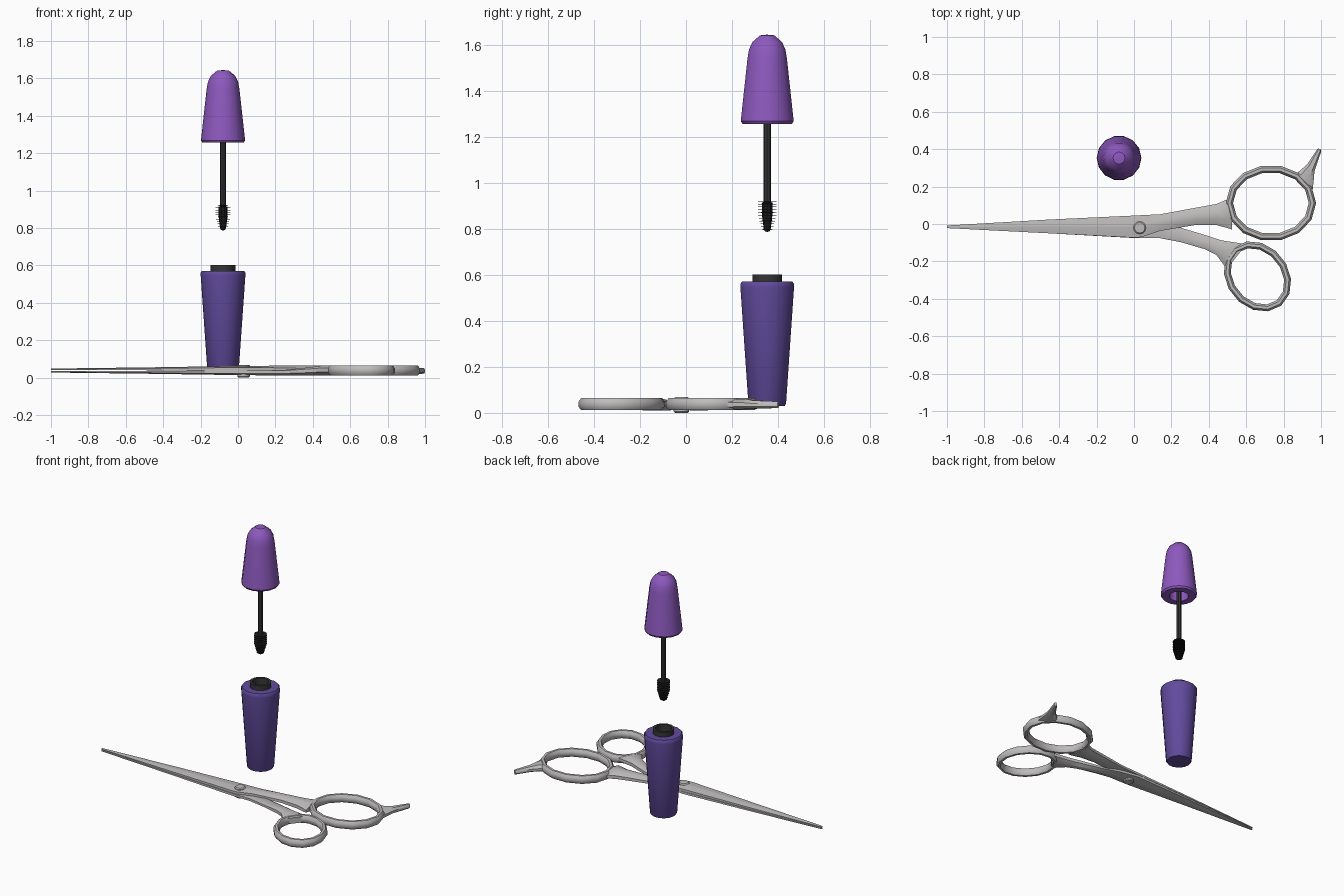
import bpy, bmesh, math
from mathutils import Vector

if "Cube" in bpy.data.objects:
    bpy.data.objects.remove(bpy.data.objects["Cube"])


def material(name, rgb):
    m = bpy.data.materials.new(name)
    m.diffuse_color = (*rgb, 1)
    m.use_nodes = True
    m.node_tree.nodes["Principled BSDF"].inputs["Base Color"].default_value = m.diffuse_color
    return m


STEEL = material("steel grey", (0.52, 0.50, 0.50))
VIOLET = material("bright violet", (0.27, 0.10, 0.52))
PURPLE = material("deep purple", (0.12, 0.07, 0.34))
CHARCOAL = material("charcoal", (0.035, 0.035, 0.035))
BLACK = material("bristle black", (0.012, 0.012, 0.012))


def make(name, verts, faces, mat, angle=35, recalc=False):
    me = bpy.data.meshes.new(name)
    me.from_pydata(verts, [], faces)
    bm = bmesh.new()
    bm.from_mesh(me)
    bmesh.ops.remove_doubles(bm, verts=bm.verts, dist=1e-5)
    if recalc:
        bmesh.ops.recalc_face_normals(bm, faces=bm.faces)
    bm.to_mesh(me)
    bm.free()
    me.materials.append(mat)
    ob = bpy.data.objects.new(name, me)
    bpy.context.collection.objects.link(ob)
    bpy.ops.object.select_all(action='DESELECT')
    ob.select_set(True)
    bpy.context.view_layer.objects.active = ob
    bpy.ops.object.shade_smooth_by_angle(angle=math.radians(angle))
    return ob


def lathe(name, profile, mat, n, cx=-0.08, cy=0.353):
    """Turn a profile of (radius, z) about a vertical axis."""
    verts = [(cx + r * math.cos(2 * math.pi * j / n),
              cy + r * math.sin(2 * math.pi * j / n), z)
             for r, z in profile for j in range(n)]
    faces = [(i * n + j, i * n + (j + 1) % n,
              (i + 1) * n + (j + 1) % n, (i + 1) * n + j)
             for i in range(len(profile) - 1) for j in range(n)]
    return make(name, verts, faces, mat)


def strip(name, rows, ct, cb, flip=False):
    """Loft chamfered sections between left/right points.
    Row: Lx, Ly, Rx, Ry, z low, z high; ct, cb: top and bottom chamfer per row."""
    verts, faces = [], []
    for k, (lx, ly, rx, ry, z0, z1) in enumerate(rows):
        h = z1 - z0
        t, b = ct[k], cb[k]
        section = [(b, 0), (1 - b, 0), (1, min(b, .3)), (1, .65), (1 - t, 1),
                   (t, 1), (0, .65), (0, min(b, .3))]
        for u, v in section:
            z = z0 + v * h
            verts.append((lx + (rx - lx) * u, ly + (ry - ly) * u,
                          0.075 - z if flip else z))
    for i in range(len(rows) - 1):
        for j in range(8):
            faces.append((i * 8 + j, i * 8 + (j + 1) % 8,
                          i * 8 + 8 + (j + 1) % 8, i * 8 + 8 + j))
    faces.append(tuple(range(8)))
    faces.append(tuple(range(len(verts) - 8, len(verts))))
    return make(name, verts, faces, STEEL, 30, True)


def ring(name, cx, cy, a, b, tilt, n, hw, hh, zc):
    """Elliptical finger loop with an oval tube section."""
    verts, faces, m = [], [], 8
    ct, st = math.cos(tilt), math.sin(tilt)
    for i in range(n):
        t = 2 * math.pi * i / n
        nrm = Vector((math.cos(t) * b, math.sin(t) * a)).normalized()
        for j in range(m):
            s = 2 * math.pi * (j + .5) / m
            x = a * math.cos(t) + nrm.x * hw * math.cos(s) * 1.06
            y = b * math.sin(t) + nrm.y * hw * math.cos(s) * 1.06
            verts.append((cx + x * ct - y * st, cy + x * st + y * ct,
                          zc + hh * 1.06 * math.sin(s)))
            i2, j2 = (i + 1) % n, (j + 1) % m
            faces.append((i * m + j, i2 * m + j, i2 * m + j2, i * m + j2))
    return make(name, verts, faces, STEEL, 40, True)


# Scissors: upper blade with its arm
strip("upper_blade", [
    (-1.0, -.022, -1.0, -.008, .040, .048),
    (-.45, -.050, -.45, .024, .039, .055),
    (.00, -.073, .00, .045, .038, .062),
    (.04, -.070, .04, .047, .038, .062),
    (.14, -.037, .14, .052, .036, .063),
    (.33, -.005, .33, .087, .022, .064),
    (.44, -.006, .44, .107, .012, .065),
    (.495, -.020, .495, .130, .011, .065),
    (.525, -.030, .525, .190, .018, .057)],
    [.48, .48, .46, .44, .35, .3, .3, .3, .3],
    [.01, .01, .01, .01, .1, .2, .25, .25, .25])

# Scissors: lower blade with its arm (heights mirrored)
strip("lower_blade", [
    (-1.0, -.022, -1.0, -.008, .040, .048),
    (-.45, -.050, -.45, .024, .039, .055),
    (.00, -.075, .00, .045, .038, .062),
    (.14, -.076, .14, .020, .037, .063),
    (.25, -.097, .25, -.020, .034, .063),
    (.38, -.135, .40, -.065, .020, .064),
    (.44, -.165, .47, -.088, .011, .064),
    (.485, -.225, .55, -.100, .011, .064),
    (.50, -.235, .60, -.110, .018, .057)],
    [.48, .48, .46, .40, .3, .3, .3, .3, .3],
    [.01, .01, .01, .05, .15, .2, .25, .25, .25], flip=True)

# Finger loops, finger rest and pivot screw
ring("large_finger_loop", .732, .112, .222, .184, 0, 14, .020, .027, .038)
ring("small_finger_loop", .66, -.28, .183, .147, math.radians(-51), 14,
     .019, .027, .038)
strip("finger_rest", [
    (.835, .270, .955, .180, .015, .061),
    (.875, .275, .962, .245, .016, .060),
    (.925, .318, .965, .283, .018, .054),
    (.978, .398, 1.0, .385, .021, .050),
    (.985, .404, 1.0, .398, .022, .049)],
    [.25] * 5, [.25] * 5)
lathe("pivot_screw", [(0, 0), (.028, 0), (.034, .006), (.034, .062),
                      (.028, .068), (0, .068)], STEEL, 12, .03, -.02)

# Mascara tube: bottle and hollow threaded neck
lathe("bottle", [(0, .03), (.078, .03), (.084, .04), (.1195, .545),
                 (.1195, .56), (.113, .57), (.06, .57)], PURPLE, 14)
lathe("bottle_neck", [(.066, .55), (.066, .602), (.050, .602),
                      (.047, .46), (0, .46)], CHARCOAL, 14)

# Cap: hollow with a domed top
lathe("cap", [(0, 1.45), (.055, 1.45), (.062, 1.256), (.110, 1.256),
              (.118, 1.268), (.088, 1.54), (.081, 1.58), (.066, 1.612),
              (.032, 1.641), (0, 1.644)], VIOLET, 14)

# Wand rod and brush
lathe("wand_rod", [(0, .80), (.012, .80), (.0165, .93), (.0165, 1.46),
                   (0, 1.46)], CHARCOAL, 8)
lathe("brush_core", [(0, .787), (.010, .788), (.016, .80), (.024, .86),
                     (.024, .915), (0, .918)], BLACK, 10)
for i in range(11):
    z = .797 + i * .0123
    r = min(.040, .023 + .0034 * i)
    lathe("bristle_row_%d" % (i + 1),
          [(0, z - .0018), (r, z - .001), (r, z + .001), (0, z + .0018)],
          BLACK, 12)
